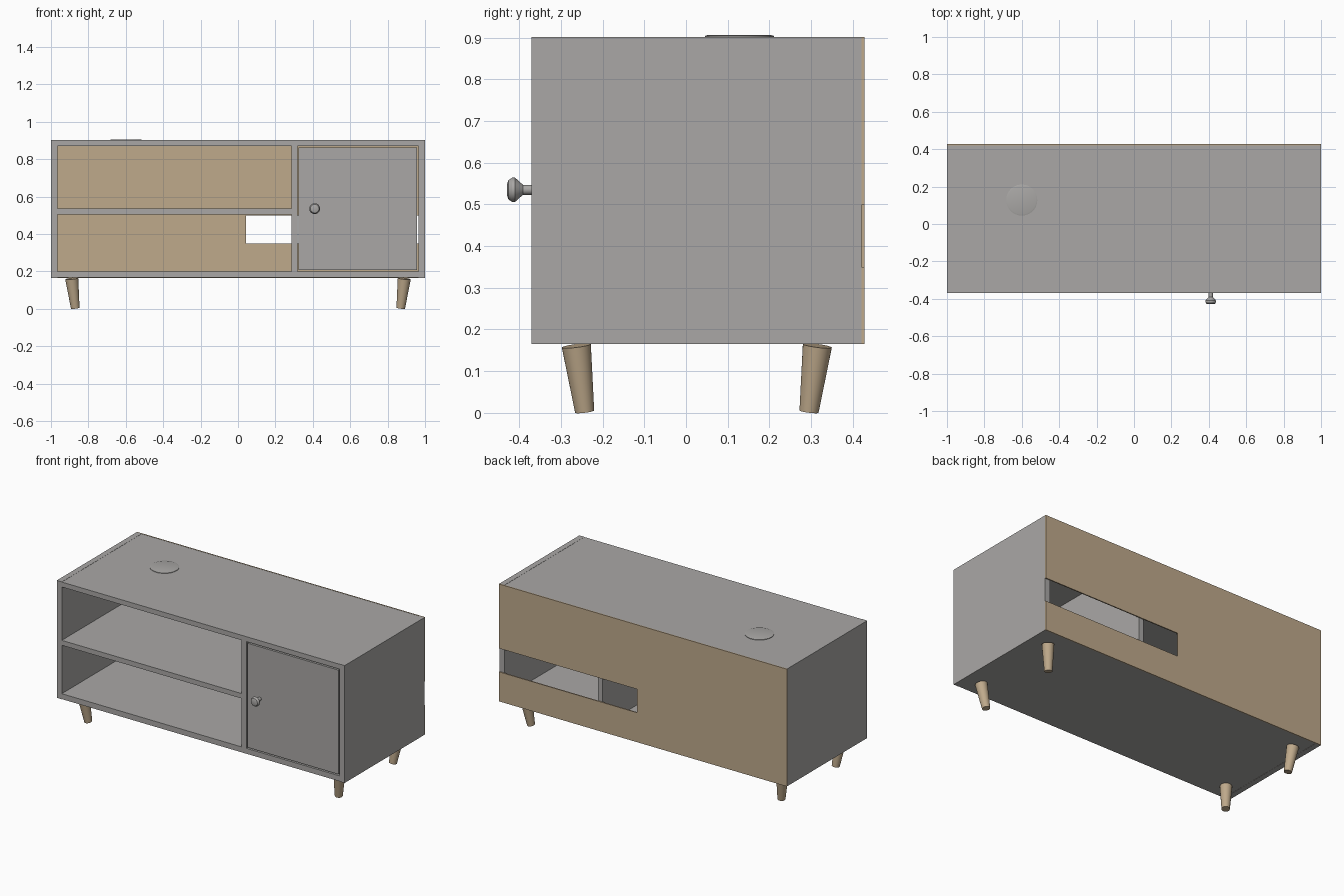
import bpy, bmesh, math
from mathutils import Vector

if "Cube" in bpy.data.objects:
    bpy.data.objects.remove(bpy.data.objects["Cube"])


def material(name, rgb):
    m = bpy.data.materials.new(name)
    m.diffuse_color = (*rgb, 1)
    m.use_nodes = True
    m.node_tree.nodes["Principled BSDF"].inputs["Base Color"].default_value = m.diffuse_color
    return m


GREY = material("grey lacquer", (0.40, 0.39, 0.38))
WOOD = material("light wood", (0.52, 0.40, 0.26))


def finish(name, bm, mat, smooth=False):
    bmesh.ops.recalc_face_normals(bm, faces=bm.faces)
    mesh = bpy.data.meshes.new(name)
    bm.to_mesh(mesh)
    bm.free()
    mesh.materials.append(mat)
    ob = bpy.data.objects.new(name, mesh)
    bpy.context.collection.objects.link(ob)
    if smooth:
        bpy.ops.object.select_all(action='DESELECT')
        ob.select_set(True)
        bpy.context.view_layer.objects.active = ob
        bpy.ops.object.shade_smooth_by_angle(angle=math.radians(30))
    return ob


def board(name, x, y, z, mat=GREY):
    """Box from (min, max) pairs."""
    bm = bmesh.new()
    bmesh.ops.create_cube(bm, size=1)
    for v in bm.verts:
        v.co = [r[0] if c < 0 else r[1] for c, r in zip(v.co, (x, y, z))]
    return finish(name, bm, mat)


def lathe(name, profile, start, axis, mat, sides=32):
    """Turned solid: (radius, distance along axis) pairs, capped at both ends."""
    rot = Vector((0, 0, 1)).rotation_difference(Vector(axis))
    bm = bmesh.new()
    rings = []
    for r, d in profile:
        rings.append([bm.verts.new(Vector(start) + rot @ Vector(
            (r * math.cos(a), r * math.sin(a), d)))
            for a in (math.tau * i / sides for i in range(sides))])
    for lo, hi in zip(rings, rings[1:]):
        for i in range(sides):
            j = (i + 1) % sides
            bm.faces.new((lo[i], lo[j], hi[j], hi[i]))
    bm.faces.new(rings[0])
    bm.faces.new(rings[-1])
    return finish(name, bm, mat, smooth=True)


FRONT, REAR = -0.37, 0.421
BOTTOM, TOP = 0.165, 0.902
INNER = 0.965
DEPTH = (FRONT, REAR)

# Carcass
for side, label in ((-1, "left"), (1, "right")):
    board(label + "_side", sorted((side * INNER, side)), DEPTH, (BOTTOM, TOP))
board("top_panel", (-INNER, INNER), DEPTH, (0.87, TOP - 0.001))
board("bottom_panel", (-INNER, INNER), DEPTH, (BOTTOM + 0.001, 0.2))
board("divider", (0.285, 0.318), DEPTH, (0.2, 0.87))
board("shelf", (-INNER, 0.285), DEPTH, (0.504, 0.535))

# Back panel with a cable slot open at the right edge
outline = [(-1, BOTTOM), (1, BOTTOM), (1, 0.35), (0.042, 0.35),
           (0.042, 0.498), (1, 0.498), (1, TOP), (-1, TOP)]
bm = bmesh.new()
face = bm.faces.new([bm.verts.new((x, REAR, z)) for x, z in outline])
ext = bmesh.ops.extrude_face_region(bm, geom=[face], use_keep_orig=True)
for v in ext["geom"]:
    if isinstance(v, bmesh.types.BMVert):
        v.co.y += 0.007
finish("back_panel", bm, WOOD)

# Inset door with a shadow gap, and its turned knob
board("door", (0.324, 0.957), (FRONT, FRONT + 0.033), (0.208, 0.862))
lathe("door_knob",
      [(0.012, 0), (0.012, 0.021), (0.029, 0.04), (0.029, 0.047),
       (0.023, 0.056), (0.014, 0.059)],
      (0.41, FRONT, 0.535), (0, -1, 0), GREY)

# Cable hole cover on the top
lathe("cable_cover", [(0.083, 0), (0.083, 0.003), (0.076, 0.005)],
      (-0.6, 0.128, TOP - 0.001), (0, 0, 1), GREY, 48)

# Tapered legs, feet leaning towards the middle
for sx, lx in ((-1, "left"), (1, "right")):
    for sy, ly in ((-1, "front"), (1, "back")):
        foot = Vector((sx * 0.87, 0.026 + sy * 0.269, 0.003))
        head = Vector((sx * 0.889, 0.026 + sy * 0.289, 0.161))
        axis = head - foot
        lathe(f"{ly}_{lx}_leg", [(0.023, 0), (0.035, axis.length)],
              foot, axis, WOOD)
